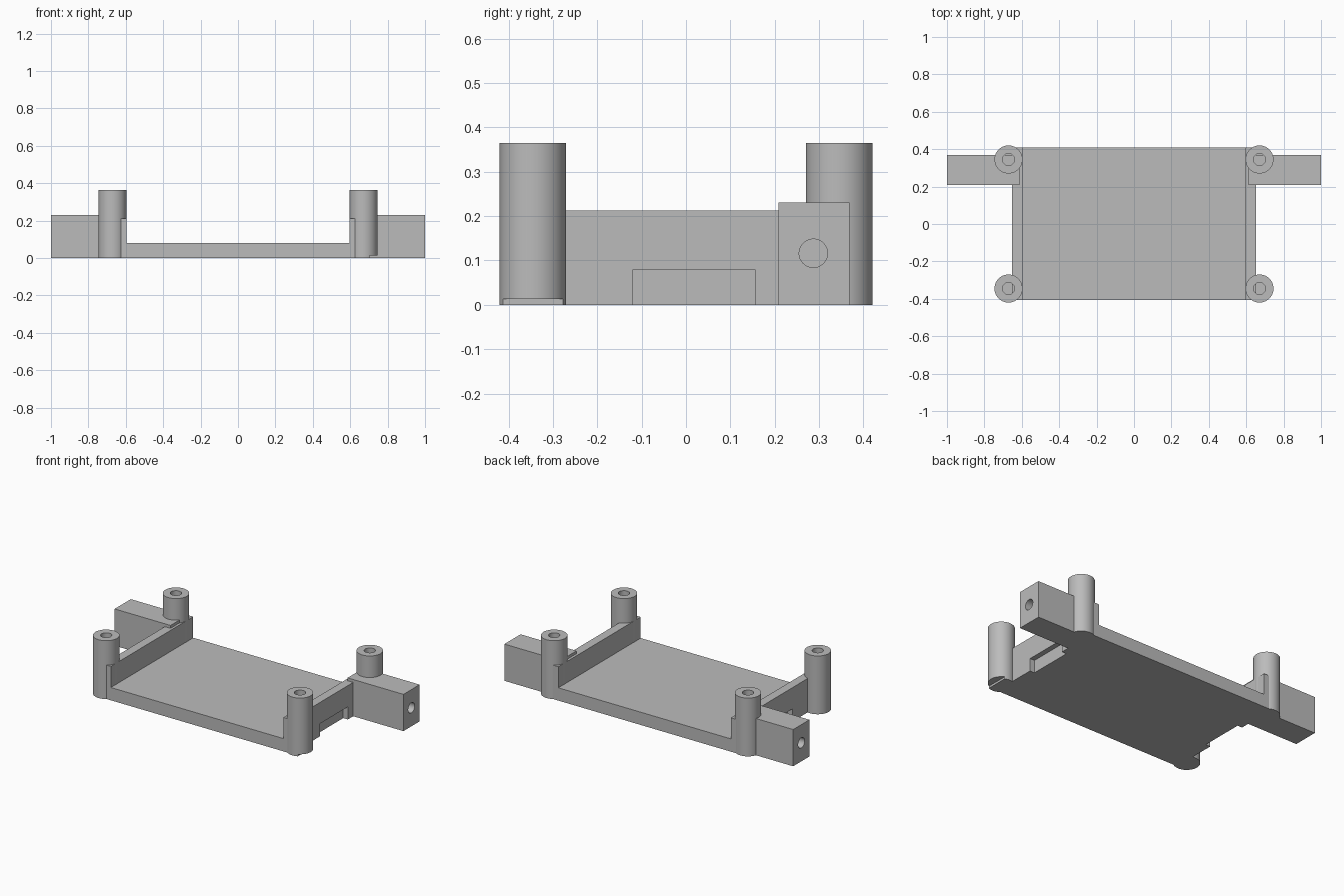
import bpy
import bmesh
from math import tau, radians
from mathutils import Vector, Matrix

if "Cube" in bpy.data.objects:
    bpy.data.objects.remove(bpy.data.objects["Cube"], do_unlink=True)

# Single plain grey
grey = bpy.data.materials.new("plain grey")
grey.use_nodes = True
colour = (0.5, 0.5, 0.5, 1)
grey.diffuse_color = colour
grey.node_tree.nodes["Principled BSDF"].inputs["Base Color"].default_value = colour


def finish(name, bm):
    bmesh.ops.recalc_face_normals(bm, faces=bm.faces)
    mesh = bpy.data.meshes.new(name)
    bm.to_mesh(mesh)
    bm.free()
    mesh.materials.append(grey)
    obj = bpy.data.objects.new(name, mesh)
    bpy.context.collection.objects.link(obj)
    return obj


def box(name, low, high):
    low, high = Vector(low), Vector(high)
    bm = bmesh.new()
    place = Matrix.Translation((low + high) / 2) @ Matrix.Diagonal((high - low).to_4d())
    bmesh.ops.create_cube(bm, size=1, matrix=place)
    return finish(name, bm)


def rod(name, centre, radius, length):
    bm = bmesh.new()
    place = Matrix.Translation(centre) @ Matrix.Rotation(radians(90), 4, "Y")
    bmesh.ops.create_cone(bm, cap_ends=True, segments=48, radius1=radius,
                          radius2=radius, depth=length, matrix=place)
    return finish(name, bm)


def cut(obj, cutter):
    mod = obj.modifiers.new("cut", "BOOLEAN")
    mod.operation = "DIFFERENCE"
    mod.solver = "EXACT"
    mod.object = cutter
    graph = bpy.context.evaluated_depsgraph_get()
    mesh = bpy.data.meshes.new_from_object(obj.evaluated_get(graph))
    obj.modifiers.clear()
    obj.data = mesh
    bpy.data.objects.remove(cutter, do_unlink=True)


def smooth(obj):
    bpy.ops.object.select_all(action="DESELECT")
    obj.select_set(True)
    bpy.context.view_layer.objects.active = obj
    bpy.ops.object.shade_smooth_by_angle(angle=radians(30))


def post(name, x, y):
    # Lathed standoff with a blind screw hole in its top
    r, h, hole, seat = 0.075, 0.365, 0.032, 0.12
    profile = [(0, 0), (r, 0), (r, h), (hole, h), (hole, seat), (0, seat)]
    bm = bmesh.new()
    verts = [bm.verts.new((px, 0, pz)) for px, pz in profile]
    edges = [bm.edges.new(pair) for pair in zip(verts, verts[1:])]
    bmesh.ops.spin(bm, geom=verts + edges, cent=(0, 0, 0), axis=(0, 0, 1),
                   angle=tau, steps=64, use_merge=True)
    bmesh.ops.remove_doubles(bm, verts=bm.verts, dist=0.0001)
    bmesh.ops.translate(bm, verts=bm.verts, vec=(x, y, 0))
    return finish(name, bm)


def span(side, a, b):
    return sorted((side * a, side * b))


# Floor of the tray
box("tray_floor", (-0.6, -0.405, 0), (0.6, 0.41, 0.08))

for label, side in (("left", 1), ("right", -1)):
    # Side wall with a shallow outer notch along the bottom
    x0, x1 = span(side, 0.597, 0.652)
    wall = box(label + "_wall", (x0, -0.405, 0), (x1, 0.41, 0.212))
    x0, x1 = span(side, 0.62, 0.7)
    cut(wall, box("notch_cutter", (x0, -0.12, -0.05), (x1, 0.155, 0.079)))

    # Mounting arm with a hole in its end
    x0, x1 = span(side, 0.613, 1.0)
    arm = box(label + "_arm", (x0, 0.208, 0), (x1, 0.368, 0.23))
    cut(arm, rod("hole_cutter", (side * 0.96, 0.287, 0.116), 0.032, 0.4))
    smooth(arm)

    # Corner posts
    smooth(post(label + "_back_post", side * 0.671, 0.345))
    front = post(label + "_front_post", side * 0.671, -0.345)
    if side > 0:
        # Small step under the outer edge of one post
        cut(front, box("step_cutter", (0.703, -0.5, -0.05), (0.8, -0.2, 0.013)))
    smooth(front)
